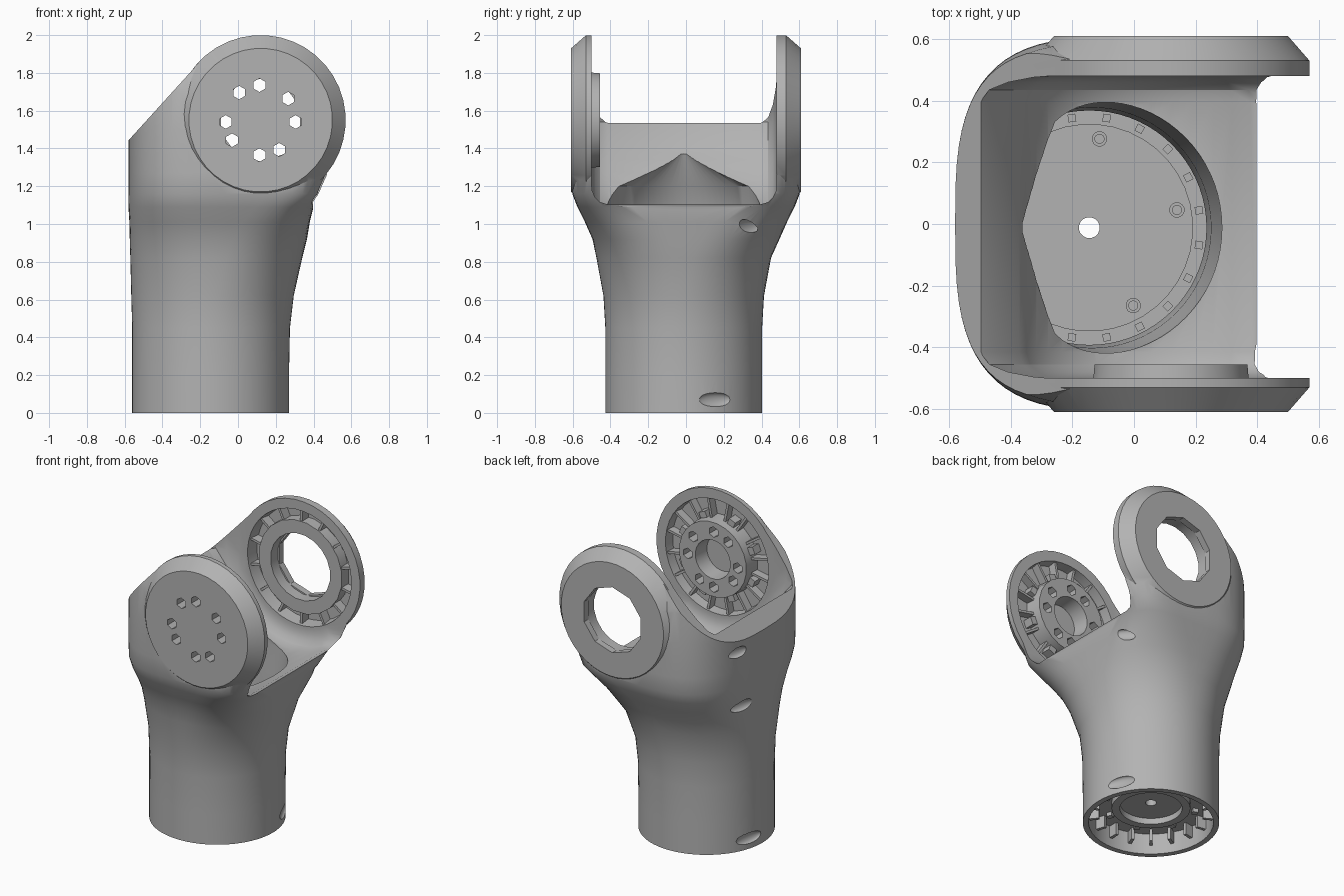
import bpy, bmesh
from math import pi, cos, sin, radians
from mathutils import Matrix

if "Cube" in bpy.data.objects:
    bpy.data.objects.remove(bpy.data.objects["Cube"])

grey = bpy.data.materials.new("cast_grey")
grey.use_nodes = True
grey.diffuse_color = (0.45, 0.45, 0.45, 1)
grey.node_tree.nodes["Principled BSDF"].inputs["Base Color"].default_value = (0.45, 0.45, 0.45, 1)

JX, JZ = 0.12, 1.55      # joint axis
TX, TY = -0.145, -0.012  # tube axis


def finish(name, bm):
    bmesh.ops.recalc_face_normals(bm, faces=bm.faces)
    mesh = bpy.data.meshes.new(name)
    bm.to_mesh(mesh)
    bm.free()
    mesh.materials.append(grey)
    ob = bpy.data.objects.new(name, mesh)
    bpy.context.collection.objects.link(ob)
    return ob


def loft(name, rings, wrap=False):
    """Skin equal-length rings; cap the ends, or wrap round into a hollow ring."""
    bm = bmesh.new()
    loops = [[bm.verts.new(p) for p in ring] for ring in rings]
    pairs = list(zip(loops, loops[1:]))
    if wrap:
        pairs.append((loops[-1], loops[0]))
    else:
        bm.faces.new(loops[0])
        bm.faces.new(loops[-1])
    for a, b in pairs:
        for i in range(len(a)):
            j = (i + 1) % len(a)
            bm.faces.new((a[i], a[j], b[j], b[i]))
    return finish(name, bm)


def lathe(name, profile, side=0, center=(JX, JZ), sides=40, wrap=False):
    """Turn (radius, height) pairs; side 0 is upright, -1/+1 lies along the joint axis."""
    rings = []
    for r, h in profile:
        ring = []
        for k in range(sides):
            a = 2 * pi * (k + 0.5) / sides
            u, v = center[0] + r * cos(a), center[1] + r * sin(a)
            ring.append((u, side * h, v) if side else (u, v, h))
        rings.append(ring)
    return loft(name, rings, wrap)


def section(xl, xr, b, nl, nr, z, cy, count=72):
    """Superellipse cross-section between xl and xr, with its own squareness each side."""
    ring = []
    for k in range(count):
        c, s = cos(2 * pi * k / count), sin(2 * pi * k / count)
        n = nr if c > 0 else nl
        x = abs(c) ** (2 / n) * (1 if c > 0 else -1)
        y = abs(s) ** (2 / n) * (1 if s > 0 else -1)
        ring.append(((xl + xr) / 2 + x * (xr - xl) / 2, cy + y * b, z))
    return ring


def trough(y, inset):
    """Side outline of the space between the arms: arc round the joint, open to the right."""
    r = .515 - inset
    ring = []
    for k in range(15):
        a = radians(197 + 103 * k / 14)
        ring.append((JX + r * cos(a), y, JZ + r * sin(a)))
    left = min(-.5 + 2.2 * inset, ring[0][0] - .01)
    ring += [(1.2, y, ring[-1][2]), (1.2, y, 2.4), (left, y, 2.4), (left, y, 1.54)]
    return ring


def boolean(target, tool, mode="DIFFERENCE", keep=False):
    mod = target.modifiers.new(mode.lower(), "BOOLEAN")
    mod.operation, mod.solver, mod.object = mode, "EXACT", tool
    bpy.context.view_layer.objects.active = target
    bpy.ops.object.modifier_apply(modifier=mod.name)
    if not keep:
        bpy.data.objects.remove(tool)


def smooth(ob, angle=28):
    bpy.ops.object.select_all(action="DESELECT")
    ob.select_set(True)
    bpy.context.view_layer.objects.active = ob
    bpy.ops.object.shade_smooth_by_angle(angle=radians(angle))


def blocks(name, count, radius, size, depth, side=0, center=(JX, JZ)):
    """Radial ring of small blocks; size is (radial, tangential, axial)."""
    bm = bmesh.new()
    for k in range(count):
        a = 2 * pi * (k + 0.5) / count
        mat = (Matrix.Rotation(a, 4, "Z") @ Matrix.Translation((radius, 0, 0))
               @ Matrix.Diagonal((*size, 1)))
        if side:
            mat = (Matrix.Translation((center[0], side * depth, center[1]))
                   @ Matrix.Rotation(pi / 2, 4, "X") @ mat)
        else:
            mat = Matrix.Translation((*center, depth)) @ mat
        bmesh.ops.create_cube(bm, size=1, matrix=mat)
    return finish(name, bm)


# Outer shell: round tube flaring into a rounded box
outer = [(-.56, .27, .415, 2, 2, 0), (-.56, .27, .415, 2, 2, .2), (-.56, .275, .415, 2, 2, .45),
         (-.565, .295, .425, 2, 2, .62), (-.57, .34, .462, 2.2, 2.3, .82),
         (-.573, .365, .495, 2.4, 2.8, .92), (-.575, .38, .535, 2.6, 3.6, 1.01),
         (-.58, .4, .575, 2.8, 5, 1.09), (-.58, .45, .602, 3, 6, 1.16),
         (-.58, .5, .606, 3.1, 6, 1.27), (-.58, .5, .604, 3.1, 6, 1.5),
         (-.58, .5, .588, 3.1, 6, 1.7), (-.58, .5, .54, 3.1, 6, 1.85), (-.58, .5, .5, 3.1, 6, 2)]
body = loft("fork_body", [section(*r, TY if r[5] < .9 else 0) for r in outer])

# Slanted shoulder cut, running tangent into the joint discs
shoulder = [(-.8, -.1), (.396, -.1), (.396, 1.1), (.475, 1.26), (JX, JZ), (-.21, 1.85), (-.8, 1.2)]
boolean(body, loft("shoulder_cut", [[(x, y, z) for x, z in shoulder] for y in (-1, 1)]), "INTERSECT")

# Chamfered joint discs on both fork arms
for s in (-1, 1):
    boolean(body, lathe("joint_disc", [(.45, .42), (.45, .53), (.38, .61)], s), "UNION")

# Round bore of the tube, narrowing under the shoulder
bore = [(-.525, .235, .38, 2, 2, .2), (-.525, .235, .38, 2, 2, .5), (-.525, .25, .39, 2, 2, .85),
        (-.51, .285, .41, 2, 2, 1.03), (-.43, .285, .4, 2, 2, 1.2), (-.37, .1, .06, 2, 2, 1.37)]
boolean(body, loft("bore_cut", [section(*r, TY) for r in bore]))

# Trough between the arms, with filleted ends
ends = [(-.5, .115), (-.496, .08), (-.48, .042), (-.455, .014), (-.415, 0),
        (.395, 0), (.435, .014), (.46, .042), (.476, .08), (.48, .115)]
boolean(body, loft("trough_cut", [trough(*e) for e in ends]))

# Dished pockets inside both arms
for s in (-1, 1):
    boolean(body, lathe("pocket_cut", [(.39, .44), (.375, .565)], s))

# Open bottom, centre wire hole and rear bearing opening
boolean(body, lathe("bottom_cut", [(.38, -.1), (.38, .14)], 0, (TX, TY)))
boolean(body, lathe("wire_cut", [(.034, .05), (.034, .3)], 0, (TX, TY), 16))
boolean(body, lathe("bearing_cut", [(.22, .4), (.22, .8)], 1, sides=10))

# Shallow lens-shaped dents: x, y, z, facing angle
dents = [(.34, .33, .99, 45), (.235, .155, .07, 24), (-.538, .1, .07, 164),
         (-.555, .2, 1.0, 160), (-.555, .27, 1.38, 160)]
for x, y, z, angle in dents:
    bm = bmesh.new()
    bmesh.ops.create_uvsphere(bm, u_segments=24, v_segments=12, radius=1,
                              matrix=Matrix.Translation((x, y, z))
                              @ Matrix.Rotation(radians(angle), 4, "Z")
                              @ Matrix.Diagonal((.022, .1, .037, 1)))
    boolean(body, finish("dent_cut", bm))

# Front hub with bolt holes right through the arm
hub = lathe("front_hub", [(.26, .575), (.25, .455), (.13, .455), (.12, .575)], -1, sides=24, wrap=True)
for angle in (128, 92, 38, 357, 302, 268, 215, 183):
    a = radians(angle)
    hole = lathe("bolt_cut", [(.036, .4), (.036, .7)], -1,
                 (JX + .185 * cos(a), JZ + .185 * sin(a)), 6)
    boolean(body, hole, keep=True)
    boolean(hub, hole)
smooth(body)
smooth(hub)

# Rear bearing ring
smooth(lathe("rear_ring", [(.31, .575), (.31, .49), (.222, .49), (.222, .575)], 1, sides=20, wrap=True))

# Radial ribs in both pockets
blocks("front_ribs", 16, .315, (.13, .016, .06), .54, -1)
blocks("rear_ribs", 14, .345, (.08, .016, .07), .535, 1)
blocks("hub_lugs", 8, .275, (.04, .05, .07), .535, -1)

# Tube floor details: raised ring, teeth and screw bosses
smooth(lathe("floor_ring", [(.385, .19), (.385, .23), (.335, .23), (.335, .19)], 0, (TX, TY), 40, True))
blocks("floor_teeth", 20, .36, (.025, .025, .03), .24, 0, (TX, TY))
for k in range(5):
    a = 2 * pi * k / 5 + .2
    smooth(lathe(f"screw_boss_{k + 1}", [(.025, .19), (.025, .24), (.015, .24), (.015, .19)], 0,
                 (TX + .29 * cos(a), TY + .29 * sin(a)), 12, True))

# Teeth, inner collar and bolts under the tube floor
blocks("bottom_teeth", 18, .35, (.06, .02, .08), .1, 0, (TX, TY))
smooth(lathe("bottom_collar", [(.24, .145), (.24, .1), (.19, .1), (.19, .145)], 0, (TX, TY), 32, True))
blocks("bottom_bolts", 8, .28, (.035, .035, .03), .13, 0, (TX, TY))
